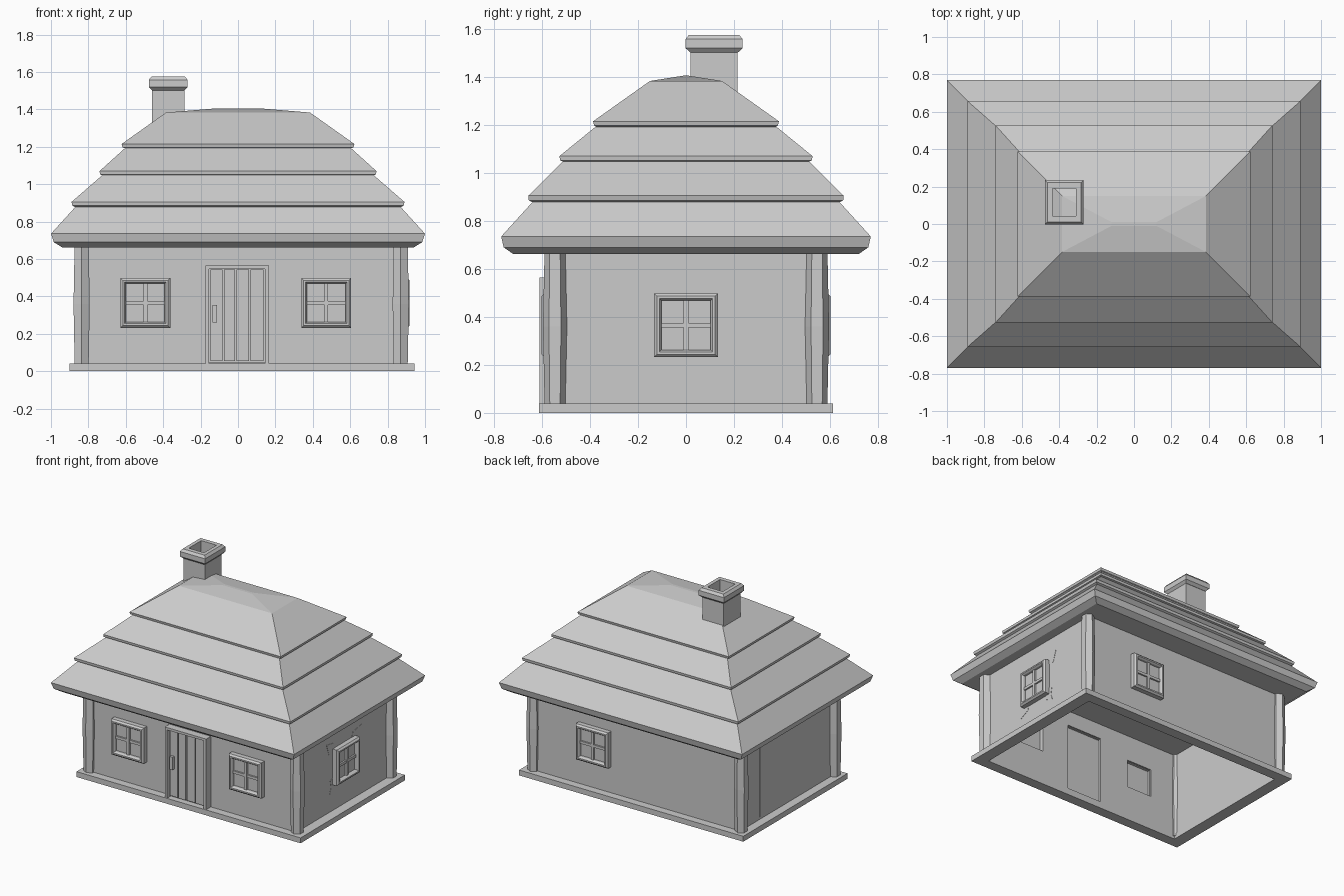
import bpy
from math import pi, radians
from mathutils import Matrix, Vector

cube = bpy.data.objects.get("Cube")
if cube:
    bpy.data.objects.remove(cube, do_unlink=True)

grey = bpy.data.materials.new("plain grey")
grey.use_nodes = True
grey.diffuse_color = (0.6, 0.6, 0.6, 1)
grey.node_tree.nodes["Principled BSDF"].inputs["Base Color"].default_value = (0.6, 0.6, 0.6, 1)


def make(name, verts, faces, matrix=Matrix()):
    mesh = bpy.data.meshes.new(name)
    mesh.from_pydata([matrix @ Vector(v) for v in verts], [], faces)
    mesh.materials.append(grey)
    obj = bpy.data.objects.new(name, mesh)
    bpy.context.collection.objects.link(obj)
    return obj


def loft(name, rings, centre=(0, 0), cyclic=False, matrix=Matrix()):
    """Join rectangular rings (half width, half depth, height) into a shell."""
    cx, cy = centre
    verts = [(cx + sx * a, cy + sy * b, z) for a, b, z in rings
             for sx, sy in ((-1, -1), (1, -1), (1, 1), (-1, 1))]
    n = len(rings)
    faces = []
    for r in range(n if cyclic else n - 1):
        lo, hi = r * 4, (r + 1) % n * 4
        for i in range(4):
            j = (i + 1) % 4
            faces.append((lo + i, lo + j, hi + j, hi + i))
    if not cyclic:
        faces += [(3, 2, 1, 0), tuple(range(n * 4 - 4, n * 4))]
    return make(name, verts, faces, matrix)


def box(name, x0, x1, y0, y1, z0, z1, matrix=Matrix()):
    a, b = (x1 - x0) / 2, (y1 - y0) / 2
    return loft(name, [(a, b, z0), (a, b, z1)],
                ((x0 + x1) / 2, (y0 + y1) / 2), matrix=matrix)


def prism(name, points, z0, z1, matrix=Matrix()):
    n = len(points)
    verts = [(x, y, z) for z in (z0, z1) for x, y in points]
    faces = [tuple(reversed(range(n))), tuple(range(n, 2 * n))]
    faces += [(i, (i + 1) % n, n + (i + 1) % n, n + i) for i in range(n)]
    return make(name, verts, faces, matrix)


def on_wall(angle, x, y, z=0):
    """Local frame on a wall: x along it, y up, z outward."""
    return (Matrix.Translation((x, y, z)) @ Matrix.Rotation(radians(angle), 4, "Z")
            @ Matrix.Rotation(pi / 2, 4, "X"))


# Base frame and hollow walls
MID, HX, HY = 0.017, 0.853, 0.555
loft("base_frame", [(0.922, 0.613, 0), (0.922, 0.613, 0.04),
                    (HX - 0.02, HY - 0.02, 0.04), (HX - 0.02, HY - 0.02, 0)],
     (0.022, 0), cyclic=True)
walls = loft("walls", [(HX, HY, 0.03), (HX, HY, 0.7),
                       (HX - 0.02, HY - 0.02, 0.7), (HX - 0.02, HY - 0.02, 0.03)],
             (MID, 0), cyclic=True)


def cut_opening(matrix, x0, x1, y0, y1):
    cutter = box("opening_cutter", x0, x1, y0, y1, -0.1, 0.1, matrix)
    cutter.hide_render = True
    mod = walls.modifiers.new("opening", "BOOLEAN")
    mod.operation, mod.solver, mod.object = "DIFFERENCE", "EXACT", cutter
    bpy.context.view_layer.objects.active = walls
    bpy.ops.object.modifier_apply(modifier=mod.name)
    bpy.data.objects.remove(cutter, do_unlink=True)


# Windows with chamfered frames and crossed bars
def window(name, matrix):
    w = 0.133
    loft(name + "_frame", [(w, w, -0.01), (w, w, 0.035), (w - 0.012, w - 0.012, 0.047),
                           (w - 0.022, w - 0.022, 0.047), (w - 0.03, w - 0.03, 0.035),
                           (w - 0.03, w - 0.03, -0.01)], cyclic=True, matrix=matrix)
    box(name + "_pane", -0.11, 0.11, -0.11, 0.11, 0.01, 0.018, matrix)
    box(name + "_upright", -0.01, 0.01, -0.105, 0.105, 0.015, 0.032, matrix)
    box(name + "_crossbar", -0.105, 0.105, -0.01, 0.01, 0.015, 0.03, matrix)
    cut_opening(matrix, -0.105, 0.105, -0.105, 0.105)


WIN_Z = 0.365
window("front_right_window", on_wall(0, -0.495, -HY, WIN_Z))
window("front_left_window", on_wall(0, 0.472, -HY, WIN_Z))
window("side_window", on_wall(90, MID + HX, 0, WIN_Z))
window("back_window", on_wall(180, 0.36, HY, WIN_Z))

# Plank door with frame and handle
front = on_wall(0, 0, -HY)
cut_opening(front, -0.15, 0.143, 0.05, 0.55)
box("door_frame_right", -0.175, -0.155, 0.04, 0.565, -0.01, 0.055, front)
box("door_frame_left", 0.145, 0.165, 0.04, 0.565, -0.01, 0.055, front)
box("door_frame_top", -0.155, 0.145, 0.547, 0.565, -0.01, 0.055, front)
box("door_backing", -0.155, 0.145, 0.045, 0.55, 0.005, 0.02, front)
edges = [-0.152, -0.08, -0.012, 0.062, 0.14]
for i in range(4):
    box("door_plank", edges[i] + 0.004, edges[i + 1] - 0.004, 0.055, 0.543,
        0.015, 0.034 + 0.004 * (i % 2), front)
box("door_handle", -0.136, -0.112, 0.26, 0.355, 0.03, 0.055, front)

# Corner posts, slightly swollen at mid height
for px in (-0.836, 0.87):
    for py in (-0.546, 0.546):
        bpy.ops.mesh.primitive_cylinder_add(vertices=6, radius=0.043, depth=0.66,
                                            location=(px, py, 0.36))
        post = bpy.context.object
        post.name = "corner_post"
        post.data.materials.append(grey)
        lower = [v for v in post.data.vertices if v.co.z < 0]
        for v in lower:
            v.co.z = -0.34
        bpy.ops.mesh.primitive_cone_add(vertices=6, radius1=0.043, radius2=0.05, depth=0.33,
                                        location=(px, py, 0.195))
        bpy.context.object.name = "post_lower_swell"
        bpy.context.object.data.materials.append(grey)
        bpy.ops.mesh.primitive_cone_add(vertices=6, radius1=0.05, radius2=0.043, depth=0.33,
                                        location=(px, py, 0.525))
        bpy.context.object.name = "post_upper_swell"
        bpy.context.object.data.materials.append(grey)

# Four overlapping thatch tiers
loft("roof_tier_1", [(0.94, 0.72, 0.662), (0.985, 0.76, 0.69), (1.0, 0.77, 0.735),
                     (0.85, 0.62, 0.90)])
loft("roof_tier_2", [(0.865, 0.635, 0.875), (0.885, 0.655, 0.885), (0.89, 0.657, 0.905),
                     (0.70, 0.49, 1.07)])
loft("roof_tier_3", [(0.72, 0.51, 1.047), (0.738, 0.525, 1.052), (0.74, 0.527, 1.07),
                     (0.585, 0.355, 1.21)])
loft("roof_tier_4", [(0.60, 0.37, 1.19), (0.618, 0.383, 1.197), (0.622, 0.387, 1.215),
                     (0.385, 0.15, 1.383), (0.12, 0.01, 1.405)])

# Chimney with a chamfered hollow cap
loft("chimney_shaft", [(0.088, 0.098, 1.1), (0.088, 0.098, 1.51),
                       (0.063, 0.073, 1.51), (0.063, 0.073, 1.1)],
     (-0.373, 0.117), cyclic=True)
loft("chimney_cap", [(0.088, 0.1, 1.502), (0.104, 0.119, 1.52), (0.104, 0.119, 1.557),
                     (0.09, 0.105, 1.575), (0.063, 0.073, 1.575), (0.063, 0.073, 1.502)],
     (-0.373, 0.117), cyclic=True)

# Chipped plaster around the side window
side = on_wall(90, MID + HX, 0)
upper_chip = [(0.09, 0.47), (0.175, 0.465), (0.205, 0.553), (0.105, 0.535)]
lower_chip = [(0.09, 0.205), (0.17, 0.165), (0.15, 0.22), (0.16, 0.27), (0.11, 0.29)]
for chip in (upper_chip, lower_chip):
    prism("plaster_chip", chip, -0.005, 0.002, side)
    prism("plaster_chip", [(-x, y) for x, y in reversed(chip)], -0.005, 0.002, side)

# Jagged crack strip on the opposite wall
zigzag = [(-0.30 + 0.012 * (-1) ** i, 0.06 + 0.04 * i) for i in range(15)]
prism("wall_crack", [(-0.33, 0.62), (-0.33, 0.06)] + zigzag, -0.005, 0.002,
      on_wall(-90, MID - HX, 0))
